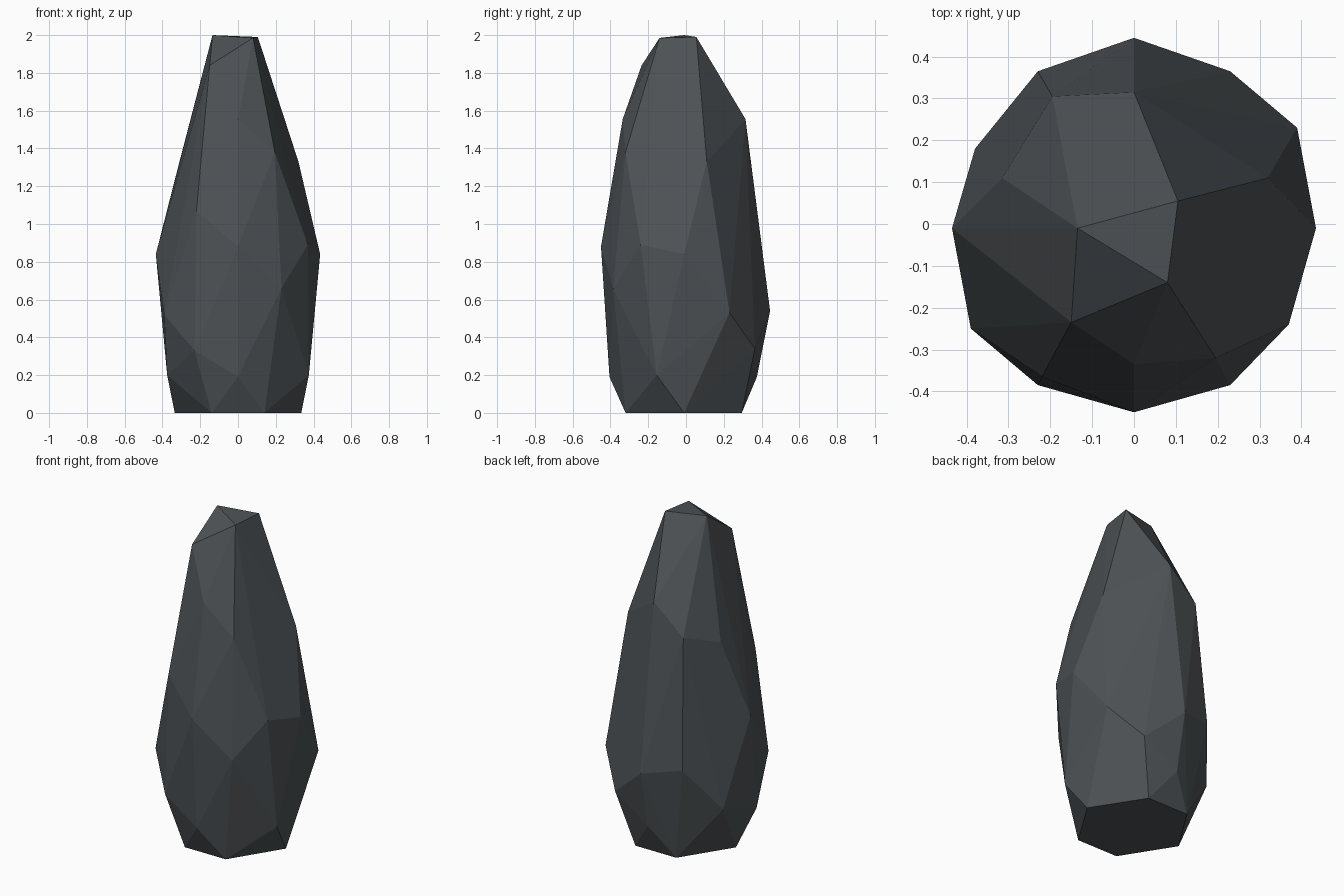
import bpy
import bmesh
from mathutils import Vector

# Remove the default cube
default = bpy.data.objects.get("Cube")
if default:
    bpy.data.objects.remove(default, do_unlink=True)

UNIT = 0.01  # corner positions below are in hundredths


def mirrored(corners):
    """Return the corners together with their copies across x = 0."""
    return corners + [(-x, y, z) for x, y, z in corners if x]


def flat_material(name, colour):
    material = bpy.data.materials.new(name)
    material.use_nodes = True
    material.diffuse_color = colour
    shader = material.node_tree.nodes["Principled BSDF"]
    shader.inputs["Base Color"].default_value = colour
    shader.inputs["Roughness"].default_value = 0.9
    return material


def faceted_stone(name, corners, material):
    """Wrap flat facets around the chipped corners."""
    bm = bmesh.new()
    for corner in corners:
        bm.verts.new(Vector(corner) * UNIT)
    hull = bmesh.ops.convex_hull(bm, input=bm.verts[:])
    unused = {v for v in hull["geom_interior"] + hull["geom_unused"]
              if isinstance(v, bmesh.types.BMVert)}
    bmesh.ops.delete(bm, geom=list(unused), context="VERTS")
    bmesh.ops.recalc_face_normals(bm, faces=bm.faces[:])
    mesh = bpy.data.meshes.new(name)
    bm.to_mesh(mesh)
    bm.free()
    mesh.materials.append(material)
    mesh.shade_flat()
    stone = bpy.data.objects.new(name, mesh)
    bpy.context.collection.objects.link(stone)
    return stone


# Flat six-sided foot and the chipped ring just above it
foot = mirrored([(33.5, -1, 0), (14, -32, 0), (14, 29.5, 0)])
ankle = mirrored([(0, -40.5, 19), (37.5, -15.5, 20), (0, 37.5, 19)])

# Widest part, with corners at uneven heights
belly = mirrored([(43.5, -1, 84)]) + [
    (0, 44.5, 54), (23, 36.5, 34), (39, 23, 53),
    (37, -24, 89), (23, -38.5, 66), (0, -45, 88),
    (-23, -38.5, 33), (-39, -25, 52), (-38, 18, 32), (-23, 36.5, 59),
]

# Tapering shoulders
shoulders = [
    (0, 31.5, 155.5), (-19.5, 30.5, 138), (-31.5, 11, 131), (32, 11, 133),
    (19.5, -32, 138), (0, -33.5, 155.5), (-22, -36.5, 107),
]

# Small slanted tip
tip = [(-13.5, -1, 200), (10.5, 5.5, 199), (8, -14, 198.5), (-15, -23.5, 184)]

slate = flat_material("dark slate grey", (0.075, 0.085, 0.092, 1))
faceted_stone("standing_stone", foot + ankle + belly + shoulders + tip, slate)
